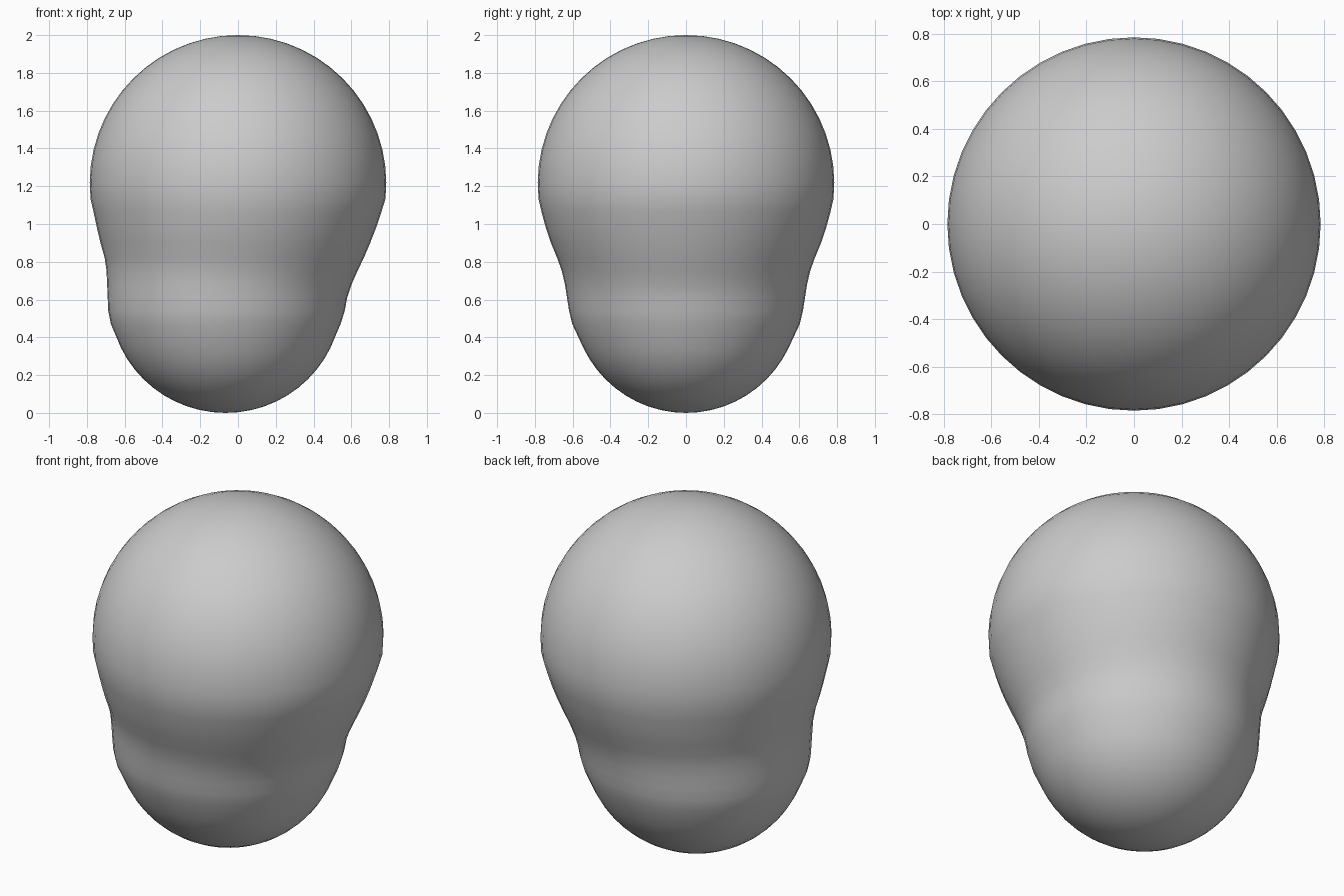
import bpy, bmesh, math

cube = bpy.data.objects.get("Cube")
if cube:
    bpy.data.objects.remove(cube, do_unlink=True)

SEGMENTS = 48
UPPER_R, UPPER_Z = 0.785, 1.215   # large upper ball
LOWER_R, LOWER_X = 0.61, -0.065   # smaller lower ball, shifted to the right

# One flat grey
grey = bpy.data.materials.new("Plain grey")
grey.use_nodes = True
grey.diffuse_color = (0.6, 0.6, 0.6, 1)
bsdf = next(n for n in grey.node_tree.nodes if n.type == 'BSDF_PRINCIPLED')
bsdf.inputs["Base Color"].default_value = (0.6, 0.6, 0.6, 1)

# Sections from top to bottom: height, centre x, half width, half depth
sections = []
for i in range(1, 16):
    a = math.radians(6.4 * i)
    r = UPPER_R * math.sin(a)
    sections.append((UPPER_Z + UPPER_R * math.cos(a), 0.0, r, r))

# Blended neck between the two balls
sections += [
    (1.06, -0.003, 0.761, 0.764),
    (0.98, -0.008, 0.739, 0.742),
    (0.90, -0.014, 0.714, 0.715),
    (0.82, -0.020, 0.686, 0.682),
    (0.75, -0.032, 0.664, 0.657),
    (0.68, -0.046, 0.647, 0.641),
    (0.61, -0.056, 0.634, 0.630),
    (0.54, -0.061, 0.626, 0.619),
    (0.47, -0.065, 0.608, 0.602),
]

# Lower cap
for i in range(10, 0, -1):
    a = math.radians(6.4 * i)
    r = LOWER_R * math.sin(a)
    sections.append((LOWER_R * (1 - math.cos(a)), LOWER_X, r * 1.01, r * 0.99))

# Loft the sections and close both poles
bm = bmesh.new()
rings = []
for z, cx, rx, ry in sections:
    rings.append([bm.verts.new((cx + rx * math.cos(t), ry * math.sin(t), z))
                  for t in (2 * math.pi * k / SEGMENTS for k in range(SEGMENTS))])
top = bm.verts.new((0, 0, 2.0))
bottom = bm.verts.new((LOWER_X, 0, 0))
for k in range(SEGMENTS):
    n = (k + 1) % SEGMENTS
    bm.faces.new((top, rings[0][k], rings[0][n]))
    bm.faces.new((bottom, rings[-1][n], rings[-1][k]))
    for upper, lower in zip(rings, rings[1:]):
        bm.faces.new((upper[k], lower[k], lower[n], upper[n]))
bmesh.ops.recalc_face_normals(bm, faces=bm.faces)
for f in bm.faces:
    f.smooth = True

mesh = bpy.data.meshes.new("blended_body")
bm.to_mesh(mesh)
bm.free()
mesh.materials.append(grey)
body = bpy.data.objects.new("blended_body", mesh)
bpy.context.collection.objects.link(body)
